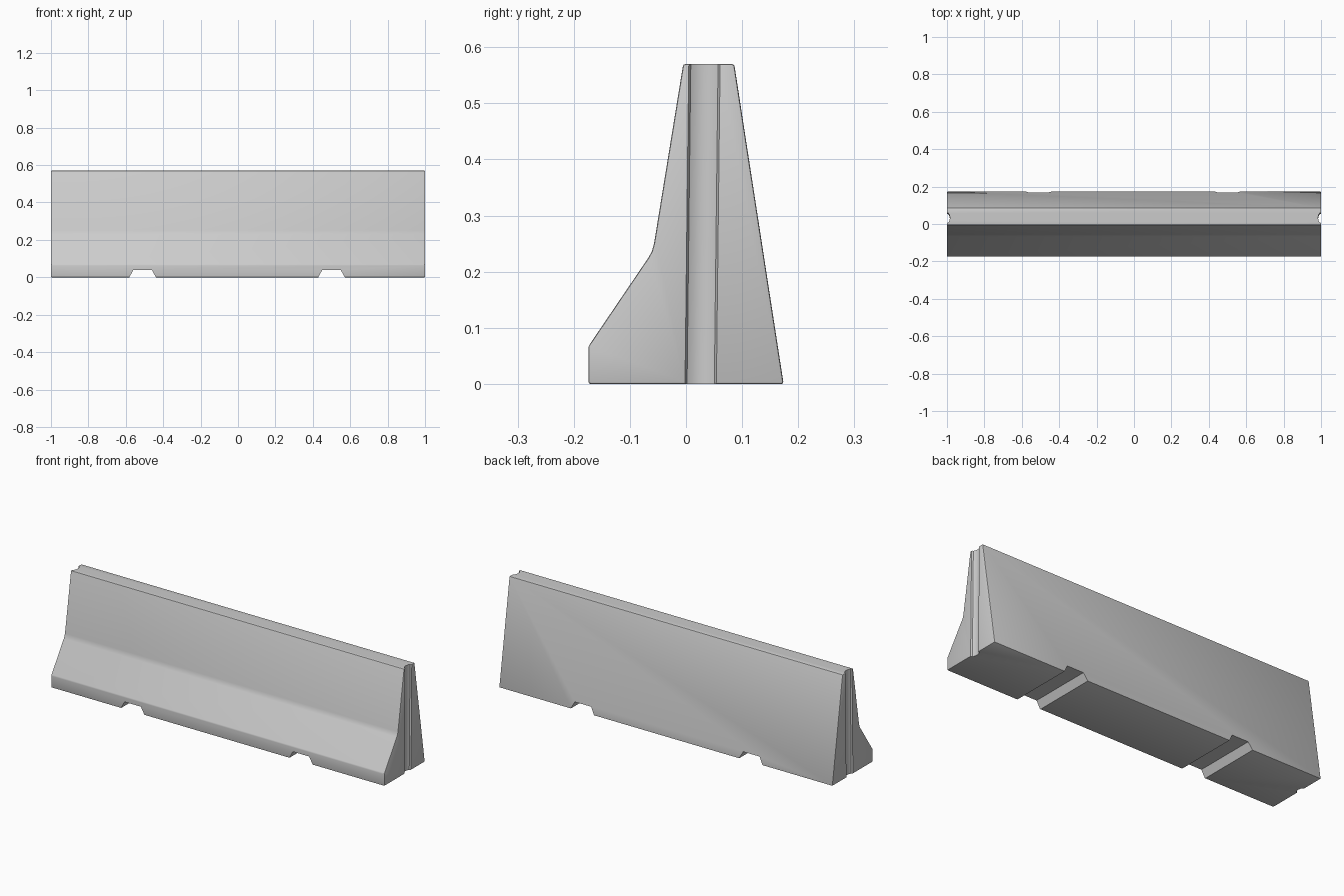
import bpy, bmesh, math

if "Cube" in bpy.data.objects:
    bpy.data.objects.remove(bpy.data.objects["Cube"])


def loft(name, ring_a, ring_b):
    """Closed solid between two matching rings of 3D points."""
    bm = bmesh.new()
    a = [bm.verts.new(p) for p in ring_a]
    b = [bm.verts.new(p) for p in ring_b]
    n = len(a)
    bm.faces.new(a)
    bm.faces.new(b[::-1])
    for i in range(n):
        j = (i + 1) % n
        bm.faces.new((a[i], b[i], b[j], a[j]))
    bmesh.ops.recalc_face_normals(bm, faces=bm.faces[:])
    mesh = bpy.data.meshes.new(name)
    bm.to_mesh(mesh)
    bm.free()
    obj = bpy.data.objects.new(name, mesh)
    bpy.context.collection.objects.link(obj)
    return obj


def select(obj):
    bpy.ops.object.select_all(action='DESELECT')
    obj.select_set(True)
    bpy.context.view_layer.objects.active = obj


def cut(target, cutter):
    cutter.hide_render = True
    mod = target.modifiers.new("cut", 'BOOLEAN')
    mod.operation = 'DIFFERENCE'
    mod.solver = 'EXACT'
    mod.object = cutter
    select(target)
    bpy.ops.object.modifier_apply(modifier=mod.name)
    bpy.data.objects.remove(cutter, do_unlink=True)


# Barrier body: side profile swept along x, with a softened valley in front
profile = [(-0.174, 0), (-0.174, 0.067), (-0.067, 0.225), (-0.061, 0.236),
           (-0.057, 0.25), (-0.005, 0.57), (0.086, 0.57), (0.174, 0)]
barrier = loft("barrier", [(-1, y, z) for y, z in profile],
               [(1, y, z) for y, z in profile])
bevel = barrier.modifiers.new("edges", 'BEVEL')
bevel.width = 0.004
bevel.segments = 2
bevel.limit_method = 'ANGLE'
bevel.angle_limit = math.radians(30)
select(barrier)
bpy.ops.object.modifier_apply(modifier=bevel.name)


# Rounded, slightly leaning groove in each end
def groove_ring(side, yc, z):
    pts = [(side * 1.05, yc - 0.028, z)]
    for i in range(7):
        t = math.pi * i / 6
        pts.append((side * (1 - 0.016 * math.sin(t)), yc - 0.028 * math.cos(t), z))
    return pts + [(side * 1.05, yc + 0.028, z)]


for side in (-1, 1):
    cut(barrier, loft("groove_cutter", groove_ring(side, 0.025, -0.1),
                      groove_ring(side, 0.034, 0.67)))

# Forklift channels under the base
for xc in (-0.51, 0.5):
    section = [(-0.093, -0.04), (-0.049, 0.04), (0.049, 0.04), (0.093, -0.04)]
    cut(barrier, loft("channel_cutter", [(xc + x, -0.3, z) for x, z in section],
                      [(xc + x, 0.3, z) for x, z in section]))

select(barrier)
bpy.ops.object.shade_smooth_by_angle(angle=math.radians(25))
